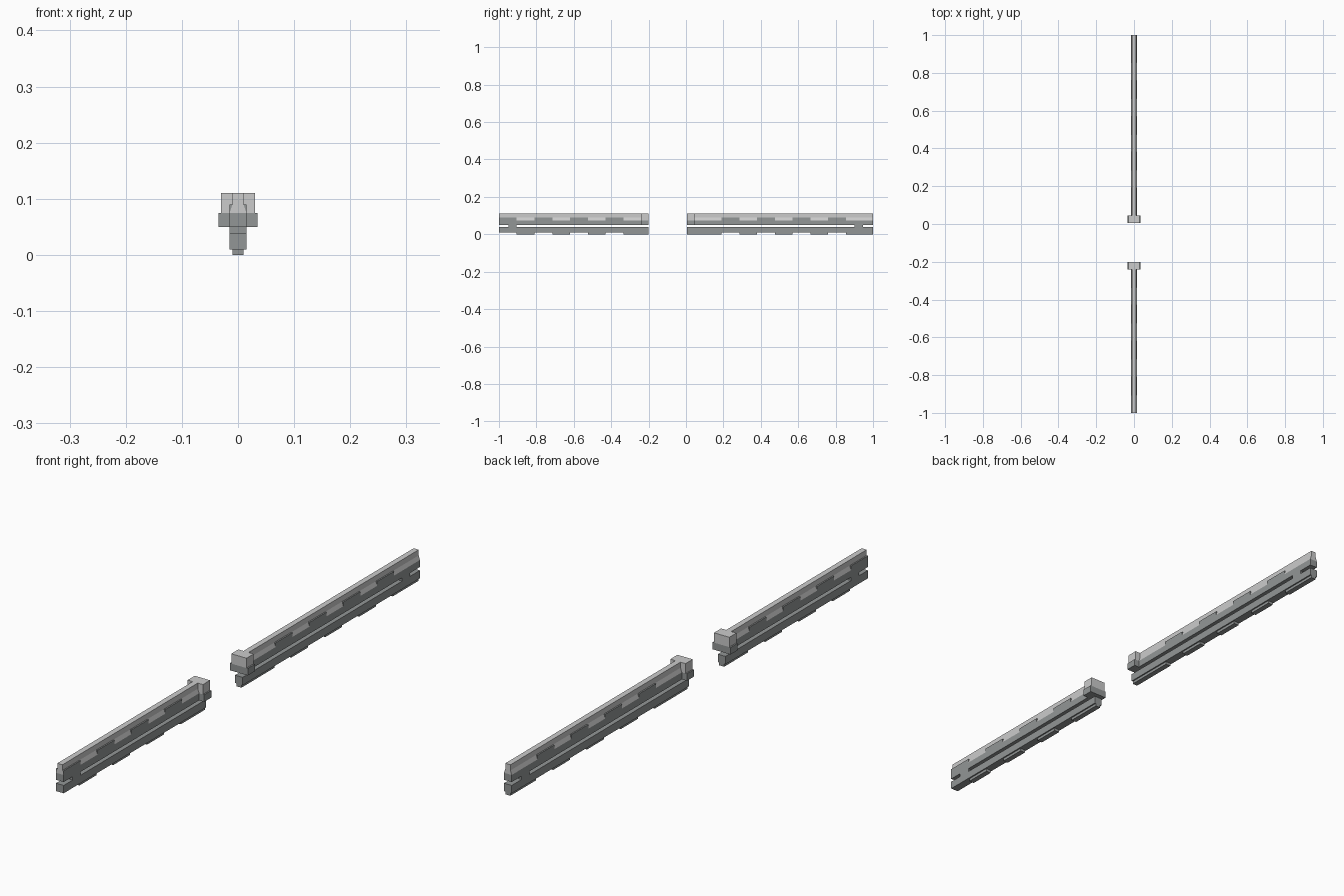
import bpy, bmesh

if "Cube" in bpy.data.objects:
    bpy.data.objects.remove(bpy.data.objects["Cube"])


def grey(name, rgb):
    m = bpy.data.materials.new(name)
    m.diffuse_color = (*rgb, 1)
    m.use_nodes = True
    m.node_tree.nodes["Principled BSDF"].inputs["Base Color"].default_value = m.diffuse_color
    return m


DARK = grey("dark_grey", (.29, .305, .305))
LIGHT = grey("light_grey", (.61, .62, .61))


def prism(name, section, y0, y1, mat=DARK):
    """Extrude an x/z half section, mirrored in x, along y."""
    pts = section + [(-x, z) for x, z in reversed(section)]
    bm = bmesh.new()
    face = bm.faces.new([bm.verts.new((x, y0, z)) for x, z in pts])
    ext = bmesh.ops.extrude_face_region(bm, geom=[face])
    verts = [v for v in ext["geom"] if isinstance(v, bmesh.types.BMVert)]
    bmesh.ops.translate(bm, verts=verts, vec=(0, y1 - y0, 0))
    bmesh.ops.recalc_face_normals(bm, faces=bm.faces)
    me = bpy.data.meshes.new(name)
    bm.to_mesh(me)
    bm.free()
    me.materials.append(mat)
    ob = bpy.data.objects.new(name, me)
    bpy.context.collection.objects.link(ob)
    return ob


def box(name, w, z0, z1, y0, y1, mat=DARK):
    return prism(name, [(w, z0), (w, z1)], y0, y1, mat)


W, N = 0.015, 0.010          # rail and core half widths


def rail(tag, y0, y1, block, web, high, low):
    # upper rail: dark wide base, light crest on top
    box(tag + "_upper_rail", W, .05, .075, y0, y1)
    prism(tag + "_crest", [(W, .075), (N, .09), (N, .11)], y0, y1, LIGHT)
    # raised shoulder steps
    for a, b in high:
        box(tag + "_shoulder_step", W, .075, .09, a, b)
    # lower rail with teeth underneath
    box(tag + "_lower_rail", W, .01, .038, y0, y1)
    for a, b in low:
        box(tag + "_lower_tooth", N, 0, .01, a, b)
    # web joining both rails
    box(tag + "_web", W, .038, .05, *web)
    # end block
    box(tag + "_end_block_base", .035, .05, .075, *block)
    box(tag + "_end_block_top", .030, .075, .11, *block, LIGHT)


S = 0.095
rail("front", -1.0, -.2, (-.24, -.2), (-.95, -.905),
     [(-1.0, -.905)] + [(-.81 + 2 * S * i, -.715 + 2 * S * i) for i in range(3)],
     [(-.905 + 2 * S * i, -.81 + 2 * S * i) for i in range(3)] + [(-.335, -.2)])
rail("rear", .005, 1.0, (.005, .045), (.9, .945),
     [(.19 + 2 * S * i, .285 + 2 * S * i) for i in range(4)],
     [(.005, .19)] + [(.285 + 2 * S * i, .38 + 2 * S * i) for i in range(3)]
     + [(.855, 1.0)])
